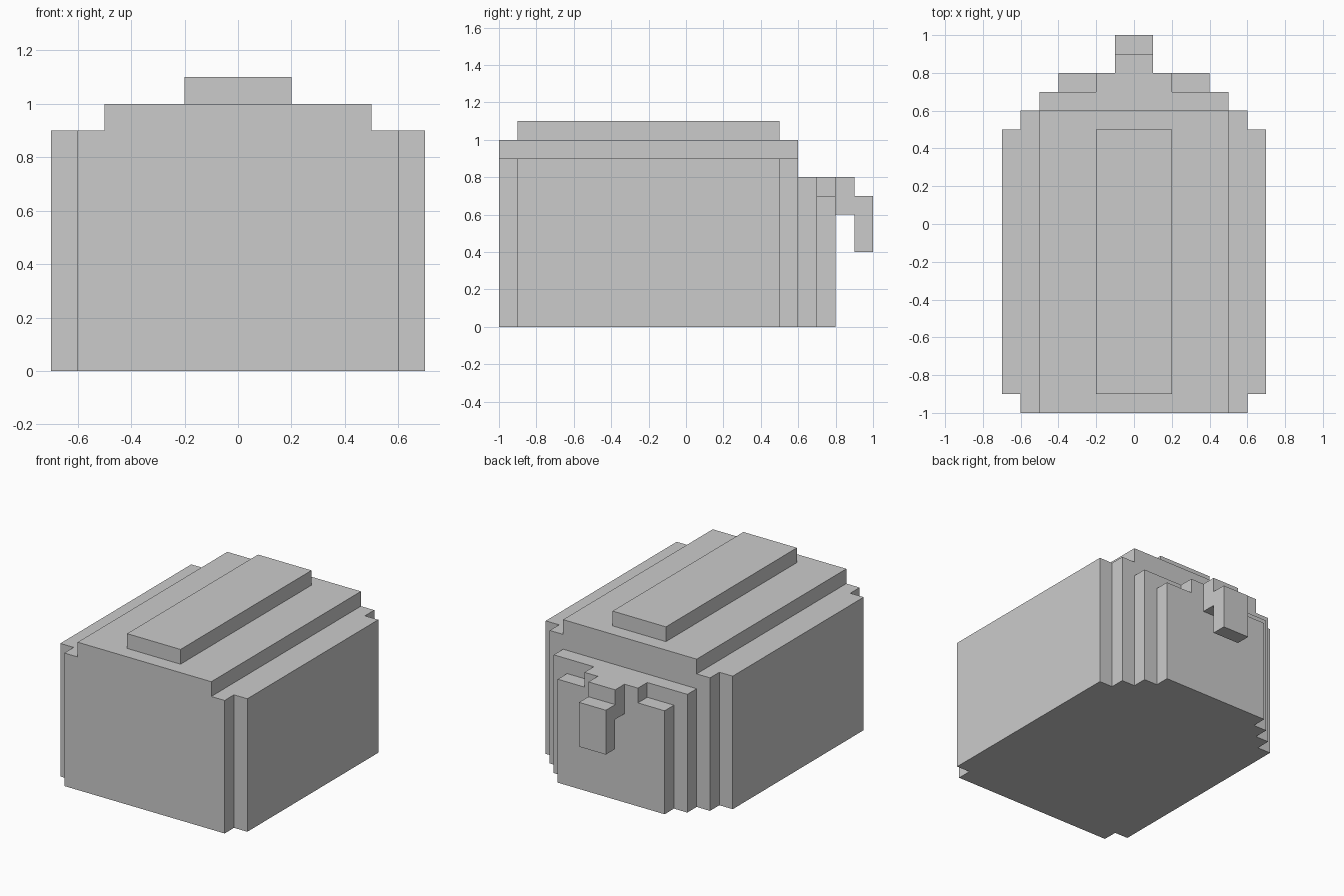
import bpy
import bmesh

if "Cube" in bpy.data.objects:
    bpy.data.objects.remove(bpy.data.objects["Cube"])


def extrude_outline(name, outline, axis, start, end):
    """Extrude a closed 2D outline along an axis. Outline is (x, y) for z, (x, z) for y, (y, z) for x."""
    place = {
        "x": lambda a, b, t: (t, a, b),
        "y": lambda a, b, t: (a, t, b),
        "z": lambda a, b, t: (a, b, t),
    }[axis]
    bm = bmesh.new()
    base = bm.faces.new([bm.verts.new(place(a, b, start)) for a, b in outline])
    top = bmesh.ops.extrude_face_region(bm, geom=[base], use_keep_orig=True)
    moved = [g for g in top["geom"] if isinstance(g, bmesh.types.BMVert)]
    bmesh.ops.translate(bm, verts=moved, vec=place(0, 0, end - start))
    bmesh.ops.recalc_face_normals(bm, faces=bm.faces[:])
    mesh = bpy.data.meshes.new(name)
    bm.to_mesh(mesh)
    bm.free()
    obj = bpy.data.objects.new(name, mesh)
    bpy.context.collection.objects.link(obj)
    return obj


def mirrored(half):
    """Close a half outline by mirroring it across x = 0."""
    return half + [(-x, v) for x, v in reversed(half)]


# Main body with notched vertical corners
body = [(0.6, -1.0), (0.6, -0.9), (0.7, -0.9), (0.7, 0.5), (0.6, 0.5), (0.6, 0.6)]
extrude_outline("body", mirrored(body), "z", 0.0, 0.9)

# Stepped top: wide slab, then narrow ridge
extrude_outline("top_slab", mirrored([(0.5, -1.0), (0.5, 0.6)]), "z", 0.9, 1.0)
extrude_outline("top_ridge", mirrored([(0.2, -0.9), (0.2, 0.5)]), "z", 1.0, 1.1)

# Stepped rear end: wide step, then narrower step with a raised centre
extrude_outline("rear_step", mirrored([(0.5, 0.0), (0.5, 0.8)]), "y", 0.6, 0.7)
rear_panel = [(0.4, 0.0), (0.4, 0.7), (0.2, 0.7), (0.2, 0.8)]
extrude_outline("rear_panel", mirrored(rear_panel), "y", 0.7, 0.8)

# Hooked spout hanging off the rear
spout = [(0.8, 0.6), (0.9, 0.6), (0.9, 0.4), (1.0, 0.4),
         (1.0, 0.7), (0.9, 0.7), (0.9, 0.8), (0.8, 0.8)]
extrude_outline("spout", spout, "x", -0.1, 0.1)
